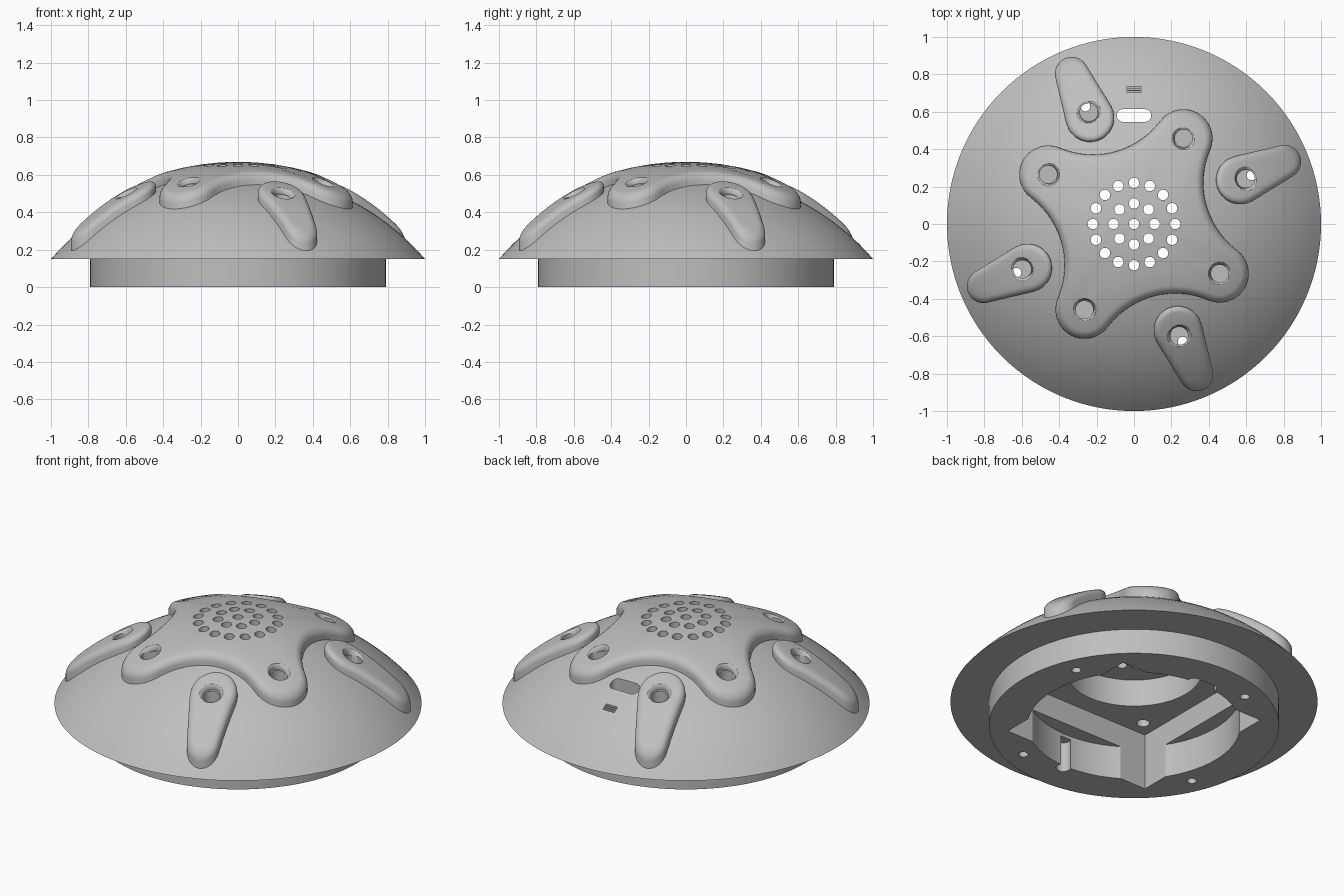
import bpy, bmesh
from math import sin, cos, acos, asin, atan2, sqrt, pi, radians
from mathutils import Vector

cube = bpy.data.objects.get("Cube")
if cube:
    bpy.data.objects.remove(cube)

grey = bpy.data.materials.new("plain grey")
grey.use_nodes = True
grey.diffuse_color = (0.52, 0.52, 0.52, 1)
grey.node_tree.nodes["Principled BSDF"].inputs["Base Color"].default_value = (0.52, 0.52, 0.52, 1)

APEX, R = 0.61, 1.317          # dome top height and sphere radius
cutters = bpy.data.collections.new("cutters")
bpy.context.scene.collection.children.link(cutters)


def sphere_z(x, y, offset=0.0):
    return APEX - R + sqrt((R + offset) ** 2 - x * x - y * y)


def polar(r, deg):
    return Vector((r * cos(radians(deg)), r * sin(radians(deg))))


def skin(name, rings, coll=None):
    """Join closed rings of points with quads; one-point rings become poles."""
    bm = bmesh.new()
    vs = [[bm.verts.new(p) for p in ring] for ring in rings]
    n = max(len(r) for r in vs)
    for a, b in zip(vs, vs[1:]):
        for i in range(n):
            j = (i + 1) % n
            if len(a) == 1:
                bm.faces.new((a[0], b[j], b[i]))
            elif len(b) == 1:
                bm.faces.new((a[i], a[j], b[0]))
            else:
                bm.faces.new((a[i], a[j], b[j], b[i]))
    for end in (vs[0], vs[-1]):
        if len(end) > 1:
            bm.faces.new(end)
    bmesh.ops.recalc_face_normals(bm, faces=bm.faces)
    mesh = bpy.data.meshes.new(name)
    bm.to_mesh(mesh)
    bm.free()
    mesh.materials.append(grey)
    ob = bpy.data.objects.new(name, mesh)
    (coll or bpy.context.scene.collection).objects.link(ob)
    ob.hide_render = coll is not None
    return ob


def lathe(name, profile, seg, coll=None):
    rings = []
    for r, z in profile:
        angles = [2 * pi * i / seg for i in range(seg)] if r else [0]
        rings.append([(r * cos(a), r * sin(a), z) for a in angles])
    return skin(name, rings, coll)


def prism(name, outline, z0, z1):
    return skin(name, [[(p.x, p.y, z) for p in outline] for z in (z0, z1)], cutters)


def cylinder(name, pos, r, z0, z1, seg=32):
    ob = lathe(name, [(r, z0), (r, z1)], seg, cutters)
    ob.location = (pos[0], pos[1], 0)


def arc(c, r, a0, a1, n=16):
    return [c + polar(r, (a0 + (a1 - a0) * i / n) * 180 / pi) for i in range(n + 1)]


def resample(pts, n):
    """Even spacing around a closed outline."""
    pts = pts + [pts[0]]
    total = sum((b - a).length for a, b in zip(pts, pts[1:]))
    out, k, done = [], 0, 0.0
    for i in range(n):
        t = total * i / n
        while k < len(pts) - 2 and done + (pts[k + 1] - pts[k]).length < t:
            done += (pts[k + 1] - pts[k]).length
            k += 1
        step = (pts[k + 1] - pts[k]).length
        out.append(pts[k].lerp(pts[k + 1], (t - done) / step if step else 0))
    return out


def capsule(c1, r1, c2, r2):
    """Outline round two circles."""
    d = c2 - c1
    base = atan2(d.y, d.x)
    a = acos((r1 - r2) / d.length)
    return arc(c1, r1, base + a, base + 2 * pi - a) + arc(c2, r2, base - a, base + a)


def raised_part(name, outline, centre, height, fillet):
    """Slab lying on the dome, upright walls, rounded rim."""
    n = len(outline)
    normals = []
    for i in range(n):
        t = (outline[(i + 1) % n] - outline[i - 1]).normalized()
        normals.append(Vector((-t.y, t.x)))

    def ring(inset, scale, offset, drop):
        pts = [centre + (p + m * inset - centre) * scale for p, m in zip(outline, normals)]
        return [(p.x, p.y, sphere_z(p.x, p.y, offset) - drop) for p in pts]

    low = -0.03
    scales = (0.25, 0.5, 0.75)
    rings = [[(centre.x, centre.y, sphere_z(centre.x, centre.y, low))]]
    rings += [ring(0, s, low, 0) for s in scales + (1,)]
    for k in range(6):
        a = k * pi / 10
        rings.append(ring(fillet * (1 - cos(a)), 1, height, fillet * (1 - sin(a))))
    rings += [ring(fillet, s, height, 0) for s in reversed(scales)]
    rings.append([(centre.x, centre.y, sphere_z(centre.x, centre.y, height))])
    return skin(name, rings)


# Domed body with flat flange and base drum
edge = asin(1 / R)
dome = [(R * sin(edge * k / 20), APEX - R + R * cos(edge * k / 20)) for k in range(19, 0, -1)]
parts = [lathe("domed_body", [(0, 0), (0.79, 0), (0.79, 0.15), (1, 0.15)] + dome + [(0, APEX)], 128)]

# Four-lobed raised cover
LOBE, TURN = 0.53, 60
star = []
for k in range(4):
    deg = TURN + 90 * k
    c, valley = polar(LOBE, deg), polar(0.85, deg + 45)
    mid = radians(deg)
    opening = (valley - c).angle(c)
    star += arc(c, 0.155, mid - opening, mid + opening)
    start = mid + opening + pi
    sweep = (c - valley).angle(polar(LOBE, deg + 90) - valley)
    star += arc(valley, (valley - c).length - 0.155, start, start - sweep)
parts.append(raised_part("lobed_cover", resample(star, 160), Vector((0, 0)), 0.06, 0.04))

# Four rounded pads around the slope
PAD = 22.5
for k in range(4):
    deg = PAD + 90 * k
    outline = resample(capsule(polar(0.615, deg), 0.13, polar(0.87, deg), 0.09), 72)
    parts.append(raised_part("pad_%d" % (k + 1), outline, polar(0.73, deg), 0.055, 0.035))


# Rounded rim of a hole, square to the dome surface
def hole_rim(name, pos, offset):
    ob = lathe(name, [(0.046, -0.03), (0.05, -0.018), (0.058, -0.006), (0.075, 0.004),
                      (0.075, 0.06)], 32, cutters)
    p = Vector((pos.x, pos.y, sphere_z(pos.x, pos.y, offset)))
    ob.location = p
    ob.rotation_euler = (p - Vector((0, 0, APEX - R))).to_track_quat('Z', 'Y').to_euler()


# Holes in lobes, pads and inside corners
for k in range(4):
    lobe = polar(LOBE, TURN + 90 * k)
    cylinder("lobe_hole", lobe, 0.047, 0.47, 0.8)
    hole_rim("lobe_rim", lobe, 0.06)
    pad = polar(0.645, PAD - 0.5 + 90 * k)
    cylinder("pad_hole", pad, 0.048, 0.3, 0.8)
    hole_rim("pad_rim", pad, 0.055)
    cylinder("screw_hole", polar(0.68, PAD + 90 * k), 0.026, -0.1, 0.35)
    cylinder("corner_hole", polar(0.56, 45 + 90 * k), 0.036, 0.2, 0.4)

# Speaker grille
for count, r in ((1, 0), (8, 0.11), (16, 0.22)):
    for k in range(count):
        cylinder("grille_hole", polar(r, 360 * k / count), 0.028, 0.45, 0.8, 24)

# Underside pockets: square well, round recess, bore and notch
prism("square_well", [polar(0.69, 45 + 90 * k) for k in range(4)], -0.1, 0.337)
cylinder("round_recess", (0, 0), 0.58, -0.1, 0.2, 96)
cylinder("round_bore", (0, 0), 0.37, 0.3, 0.5, 96)
cylinder("wall_notch", (0, -0.6), 0.04, -0.1, 0.18)

# Slot through the back and small vent slits behind it
prism("back_slot", capsule(Vector((-0.058, 0.58)), 0.034, Vector((0.058, 0.58)), 0.0339), -0.1, 0.8)
for y in (0.708, 0.72, 0.732):
    prism("vent_slit", [Vector((sx * 0.038, y + sy * 0.004))
                        for sx, sy in ((-1, -1), (1, -1), (1, 1), (-1, 1))], 0.37, 0.5)


# Cut each part with the cutters that reach it, then smooth
def bounds(ob):
    pts = [ob.matrix_world @ Vector(c) for c in ob.bound_box]
    return [(min(p[i] for p in pts), max(p[i] for p in pts)) for i in range(3)]


bpy.context.view_layer.update()
boxes = [(cutter, bounds(cutter)) for cutter in cutters.objects]
for ob in parts:
    own = bounds(ob)
    for cutter, box in boxes:
        if all(a[0] < b[1] and b[0] < a[1] for a, b in zip(own, box)):
            mod = ob.modifiers.new(cutter.name, 'BOOLEAN')
            mod.operation = 'DIFFERENCE'
            mod.solver = 'MANIFOLD'
            mod.object = cutter
graph = bpy.context.evaluated_depsgraph_get()
for ob in parts:
    cut_mesh = bpy.data.meshes.new_from_object(ob.evaluated_get(graph))
    ob.modifiers.clear()
    ob.data = cut_mesh
for cutter, box in boxes:
    bpy.data.objects.remove(cutter)
bpy.data.collections.remove(cutters)
for ob in parts:
    bpy.ops.object.select_all(action='DESELECT')
    bpy.context.view_layer.objects.active = ob
    ob.select_set(True)
    bpy.ops.object.shade_smooth_by_angle(angle=radians(30))
